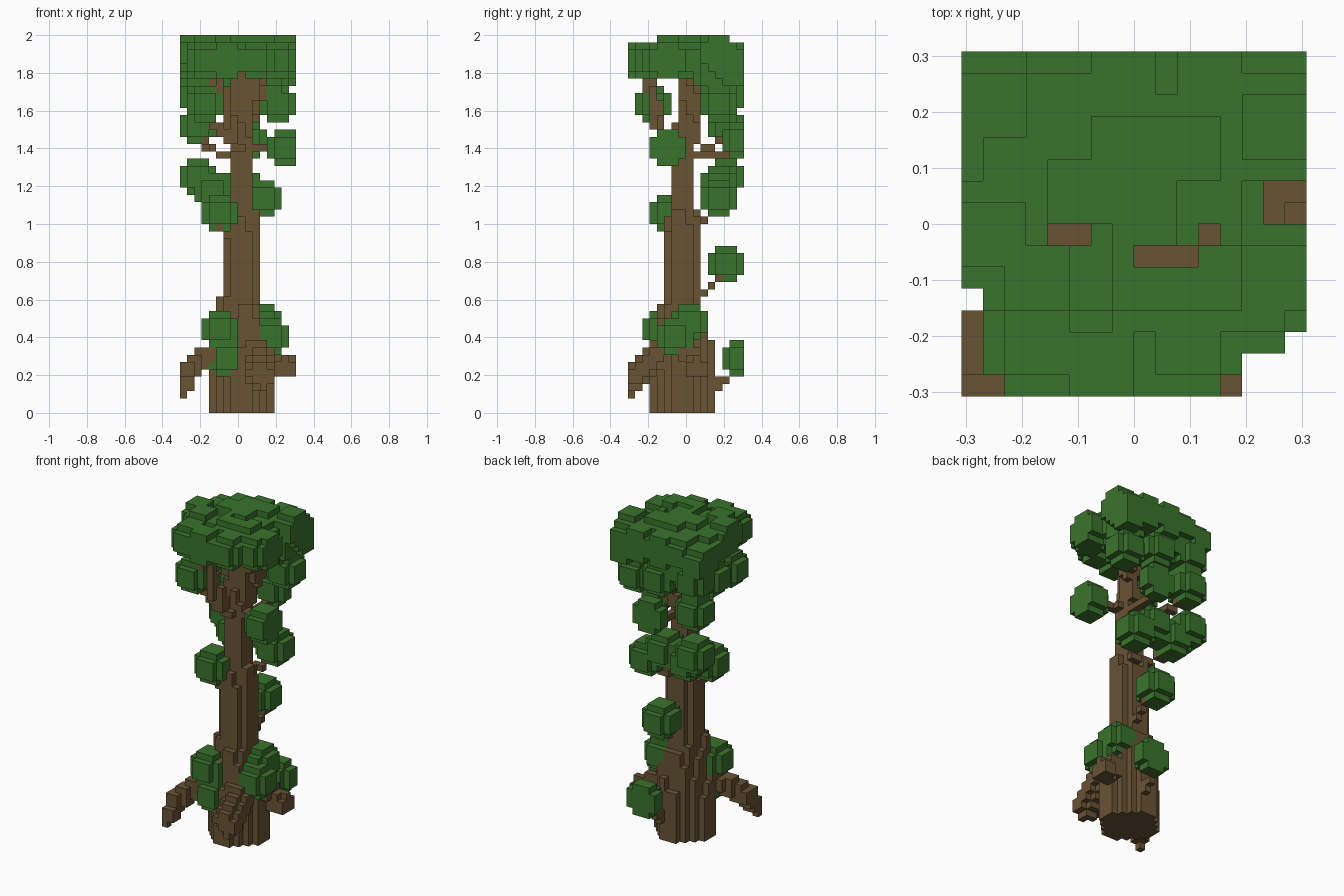
import bpy
import random
from math import floor
from mathutils import Vector

random.seed(4)
SIZE, HEIGHT = 16, 52          # voxel grid: footprint and height
UNIT = 2 / HEIGHT
HALF = SIZE / 2
LOBE = 2.5                     # radius of every leaf clump, in voxels

cube = bpy.data.objects.get("Cube")
if cube:
    bpy.data.objects.remove(cube)


def make_material(name, color):
    mat = bpy.data.materials.new(name)
    mat.use_nodes = True
    mat.diffuse_color = color
    mat.node_tree.nodes["Principled BSDF"].inputs["Base Color"].default_value = color
    return mat


bark = make_material("bark_brown", (0.138, 0.087, 0.034, 1))
leaf = make_material("leaf_green", (0.042, 0.174, 0.025, 1))

voxels = {}                    # cell -> part name
materials = {"trunk": bark, "roots": bark, "branches": bark,
             "twigs": bark, "foliage": leaf, "crown": leaf}


def put(part, cell):
    i, j, k = cell
    if 0 <= i < SIZE and 0 <= j < SIZE and 0 <= k < HEIGHT:
        voxels.setdefault(cell, part)


def blob(part, center, radius):
    """Fill a ball of voxels."""
    reach = int(radius) + 2
    base = [floor(c) for c in center]
    span = range(-reach, reach + 1)
    for di in span:
        for dj in span:
            for dk in span:
                cell = (base[0] + di, base[1] + dj, base[2] + dk)
                offset = Vector([cell[n] + 0.5 - center[n] for n in range(3)])
                if offset.length <= radius:
                    put(part, cell)


def clumps(part, cells):
    """Place a leaf clump around the middle of each cell."""
    for cell in cells:
        blob(part, [c + 0.5 for c in cell], LOBE)


def limb(part, start, end, radius):
    """Sweep a round brush, or a single voxel, along a straight line."""
    a, b = Vector(start), Vector(end)
    steps = int((b - a).length * 2) + 1
    for s in range(steps + 1):
        p = a.lerp(b, s / steps)
        if radius:
            blob(part, p, radius)
        else:
            put(part, tuple(floor(c) for c in p))


# Trunk: bark columns that end lower the further they are from the core
axis = Vector((8.5, 7.5))
rings = [(1.6, 37), (2.6, 26), (3.2, 14), (3.65, 11), (4.13, 8)]
for i in range(SIZE):
    for j in range(SIZE):
        dist = (Vector((i + 0.5, j + 0.5)) - axis).length
        top = next((h for r, h in rings if dist <= r), 0)
        if top:
            for k in range(top + random.randint(-1, 2)):
                put("trunk", (i, j, k))
limb("trunk", (8.5, 7.8, 36), (8.5, 8.3, 47), 1.5)

# Roots
limb("roots", (6, 6, 9.5), (1.3, 2.6, 6), 1.4)
limb("roots", (1, 2.6, 6), (0.7, 1, 4.2), 1.25)
limb("roots", (0.5, 0.8, 4), (0.5, 0.8, 2.5), 0.6)
limb("roots", (11, 8, 9.5), (15, 9.3, 6), 1.5)
limb("roots", (11, 4, 8), (11.2, 1.2, 5.2), 1.9)

# Branches spreading into the crown
for start, end in [((8, 6.5, 36), (7, 4.5, 39)), ((7, 4.5, 39), (5.5, 2.8, 46)),
                   ((7.5, 8, 37), (5, 9, 47)), ((9, 9, 38), (12, 11, 47)),
                   ((9, 8, 39), (11, 8.5, 47))]:
    limb("branches", start, end, 0.95)

# Twigs carrying the leaf clumps
for start, end in [((9, 11, 3), (10, 14, 5)), ((9, 10, 16), (9, 13, 19)),
                   ((9, 9, 25), (11, 12, 28)), ((7, 9, 27), (2, 13, 31)),
                   ((7, 9, 35), (3, 12, 37)), ((10, 7, 36), (14, 5, 37)),
                   ((9, 9, 35), (9, 14, 36)), ((7, 6, 24), (5, 4, 26)),
                   ((7, 5, 37), (4, 4, 41))]:
    limb("twigs", start, end, 0)

# Leaf clumps along the trunk
clumps("foliage", [(5, 4, 11), (6, 4, 7), (11, 8, 12), (12, 6, 10), (10, 15, 7),
                   (8, 13, 20), (11, 12, 29), (5, 5, 27), (2, 13, 32), (4, 12, 30),
                   (8, 12, 31), (14, 5, 36), (9, 15, 37)])

# Lower clumps of the crown
clumps("crown", [(2, 13, 39), (13, 12, 42), (8, 13, 43), (2, 9, 43), (3, 3, 42),
                 (5, 12, 45), (2, 13, 44), (12, 11, 46)])

# Upper clumps of the crown, from front to back
clumps("crown", [(3, 2, 48), (6, 1, 48), (10, 2, 48), (13, 4, 48), (3, 5, 49),
                 (8, 5, 49), (11, 5, 49), (14, 5, 48), (1, 7, 49), (8, 8, 49),
                 (11, 8, 48), (5, 9, 49), (2, 10, 48), (7, 11, 49), (10, 11, 49),
                 (14, 12, 49), (1, 13, 47), (4, 13, 48), (7, 14, 48),
                 (11, 14, 48), (14, 14, 47)])

# Branch tips showing in hollows between the upper clumps
HOLLOW = 48
for i, j, count in [(4, 7, 2), (8, 6, 3), (11, 7, 1)]:
    for n in range(count):
        for k in range(HOLLOW, HEIGHT):
            voxels.pop((i + n, j, k), None)
        voxels[i + n, j, HOLLOW] = "branches"


def build(part, mat):
    """Make one mesh from the exposed voxel faces of a part."""
    verts, faces = {}, []
    for cell, owner in voxels.items():
        if owner != part:
            continue
        for n in range(3):
            for side in (0, 1):
                beside = list(cell)
                beside[n] += 2 * side - 1
                if tuple(beside) in voxels:
                    continue
                face = []
                for u, v in ((0, 0), (1, 0), (1, 1), (0, 1)):
                    corner = list(cell)
                    corner[n] += side
                    corner[(n + 1) % 3] += u
                    corner[(n + 2) % 3] += v
                    face.append(verts.setdefault(tuple(corner), len(verts)))
                faces.append(face if side else face[::-1])
    mesh = bpy.data.meshes.new(part)
    points = [((x - HALF) * UNIT, (y - HALF) * UNIT, z * UNIT) for x, y, z in verts]
    mesh.from_pydata(points, [], faces)
    mesh.materials.append(mat)
    mesh.update()
    bpy.context.collection.objects.link(bpy.data.objects.new(part, mesh))


for part, mat in materials.items():
    build(part, mat)
